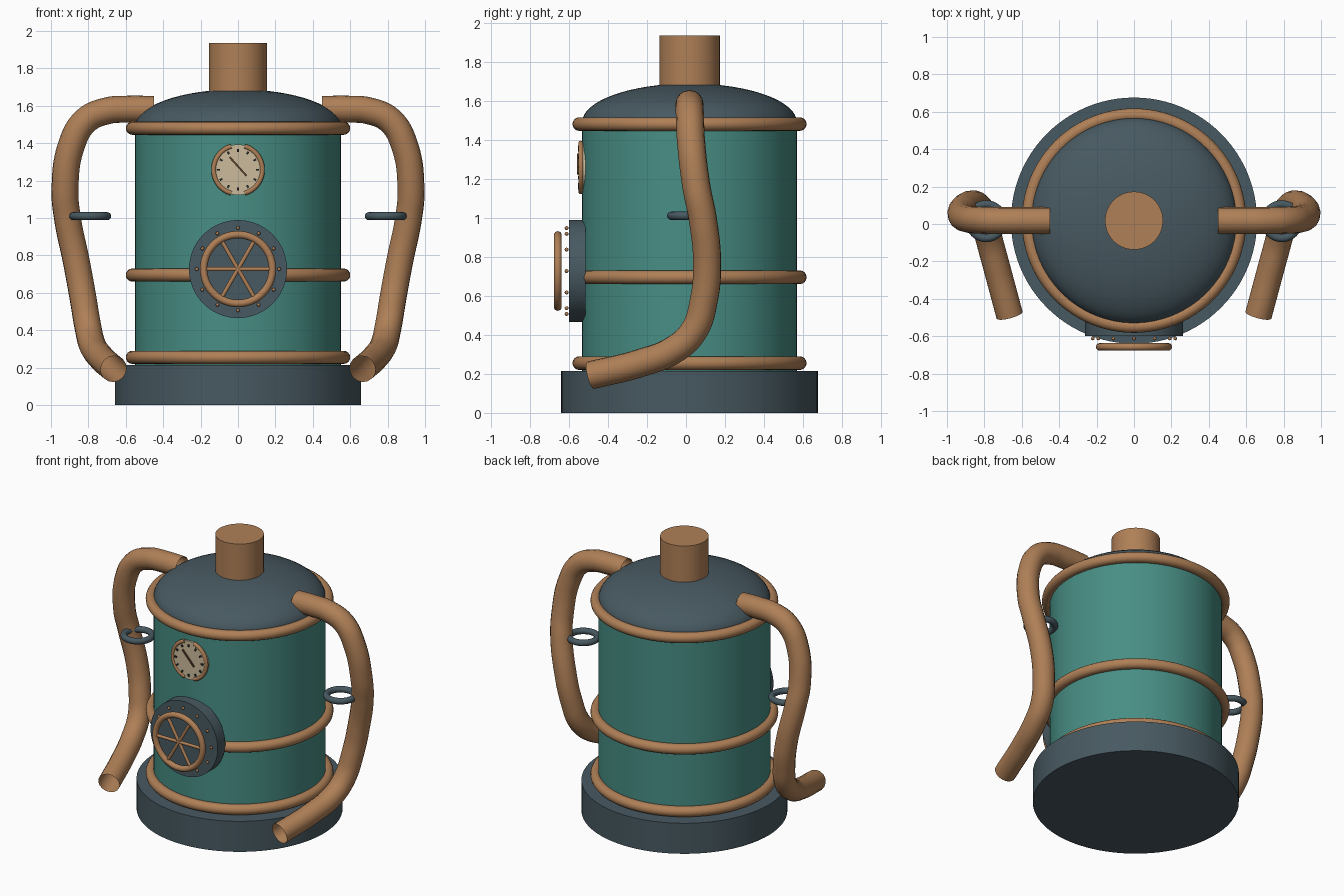
import bpy, math
from mathutils import Vector

if "Cube" in bpy.data.objects:
    bpy.data.objects.remove(bpy.data.objects["Cube"])


def mat(name, rgb):
    m = bpy.data.materials.new(name)
    m.diffuse_color = (*rgb, 1)
    m.use_nodes = True
    m.node_tree.nodes["Principled BSDF"].inputs["Base Color"].default_value = m.diffuse_color
    return m


TEAL = mat("teal_paint", (0.064, 0.270, 0.232))
COPPER = mat("copper", (0.43, 0.215, 0.095))
SLATE = mat("slate_metal", (0.064, 0.100, 0.120))
CREAM = mat("cream_dial", (0.60, 0.50, 0.33))
INK = mat("dark_ink", (0.025, 0.03, 0.035))
BROWN = mat("needle_brown", (0.12, 0.06, 0.03))
CY = 0.018                      # tank axis in y
FRONT = (math.pi / 2, 0, 0)     # turns z-axis parts to face the front


def finish(name, m, smooth=True):
    o = bpy.context.object
    o.name = name
    o.data.materials.clear()
    o.data.materials.append(m)
    if smooth:
        bpy.ops.object.shade_smooth_by_angle(angle=math.radians(35))
    return o


def cyl(name, m, r, depth, loc, rot=(0, 0, 0), sides=64):
    bpy.ops.mesh.primitive_cylinder_add(vertices=sides, radius=r, depth=depth, location=loc, rotation=rot)
    return finish(name, m)


def torus(name, m, major, minor, loc, rot=(0, 0, 0), segs=64):
    bpy.ops.mesh.primitive_torus_add(major_radius=major, minor_radius=minor, major_segments=segs,
                                     minor_segments=16, location=loc, rotation=rot)
    return finish(name, m)


def tube(name, m, points, radius, caps=False):
    """Smooth round tube through the points."""
    c = bpy.data.curves.new(name, 'CURVE')
    c.dimensions = '3D'
    c.bevel_depth, c.bevel_resolution, c.resolution_u = radius, 6, 10
    c.use_fill_caps = caps
    s = c.splines.new('BEZIER')
    s.bezier_points.add(len(points) - 1)
    for bp, p in zip(s.bezier_points, points):
        bp.co = p
        bp.handle_left_type = bp.handle_right_type = 'AUTO'
    o = bpy.data.objects.new(name, c)
    bpy.context.collection.objects.link(o)
    bpy.ops.object.select_all(action='DESELECT')
    o.select_set(True)
    bpy.context.view_layer.objects.active = o
    bpy.ops.object.convert(target='MESH')
    return finish(name, m)


# Base, tank body and chimney
cyl("base", SLATE, 0.658, 0.215, (0, CY, 0.1075), sides=96)
cyl("tank_body", TEAL, 0.55, 1.29, (0, CY, 0.855), sides=96)
cyl("chimney", COPPER, 0.155, 0.335, (0, CY, 1.7675))

# Domed lid: upper half of a flattened sphere
bpy.ops.mesh.primitive_uv_sphere_add(segments=64, ring_count=32, radius=1, location=(0, CY, 1.49))
dome = bpy.context.object
for v in dome.data.vertices:
    v.co = (v.co.x * 0.55, v.co.y * 0.55, max(v.co.z, 0) * 0.198)
finish("domed_lid", SLATE)

# Copper bands
for i, z in enumerate((0.255, 0.695, 1.48)):
    torus(f"band_{i + 1}", COPPER, 0.565, 0.035, (0, CY, z), segs=96)

# Side pipes with open ends, and the support rings
PATH = [(0.45, 0.018, 1.58), (0.58, 0.018, 1.582), (0.705, 0.018, 1.572), (0.815, 0.02, 1.52),
        (0.89, 0.026, 1.39), (0.925, 0.055, 1.15), (0.912, 0.085, 1.0), (0.865, 0.108, 0.77),
        (0.83, 0.092, 0.58), (0.803, 0.04, 0.42), (0.78, -0.06, 0.325),
        (0.733, -0.235, 0.255), (0.665, -0.488, 0.193)]
for side, s in (("left", -1), ("right", 1)):
    tube(f"{side}_pipe", COPPER, [(s * x, y, z) for x, y, z in PATH], 0.072)
    torus(f"{side}_support_ring", SLATE, 0.091, 0.021, (s * 0.79, 0.015, 1.01), segs=40)

# Round hatch with bolts
HZ = 0.727
cyl("hatch", SLATE, 0.262, 0.085, (0, -0.5575, HZ), FRONT)
for i in range(12):
    a = i * math.pi / 6
    bpy.ops.mesh.primitive_uv_sphere_add(segments=10, ring_count=6, radius=0.01,
                                         location=(0.22 * math.cos(a), -0.612, HZ + 0.22 * math.sin(a)))
    finish(f"hatch_bolt_{i + 1}", COPPER)

# Handwheel in front of the hatch
torus("handwheel_rim", COPPER, 0.184, 0.02, (0, -0.657, HZ), FRONT)
for i in range(3):
    cyl(f"handwheel_spoke_{i + 1}", COPPER, 0.011, 0.36, (0, -0.657, HZ),
        (0, math.pi / 2 + i * math.pi / 3, 0), 12)

# Pressure gauge: dial, split rim, marks and needle
GZ = 1.258
cyl("gauge_dial", CREAM, 0.135, 0.03, (0, -0.53, GZ), FRONT)
for side, s in (("left", -1), ("right", 1)):
    arc = [math.radians(-74 + 148 * k / 12) for k in range(13)]
    tube(f"gauge_rim_{side}", COPPER,
         [(s * 0.13 * math.cos(a), -0.539, GZ + 0.13 * math.sin(a)) for a in arc], 0.013, True)
for i in range(12):
    a = i * math.pi / 6
    bpy.ops.mesh.primitive_cube_add(size=1, rotation=(0, -a, 0),
                                    location=(0.104 * math.cos(a), -0.549, GZ + 0.104 * math.sin(a)))
    bpy.context.object.scale = (0.016, 0.009, 0.01)
    finish(f"gauge_mark_{i + 1}", INK, False)
bpy.ops.mesh.primitive_cube_add(size=1, location=(0, -0.554, GZ + 0.018), rotation=(0, math.radians(48), 0))
bpy.context.object.scale = (0.135, 0.009, 0.01)
finish("gauge_needle", BROWN, False)
